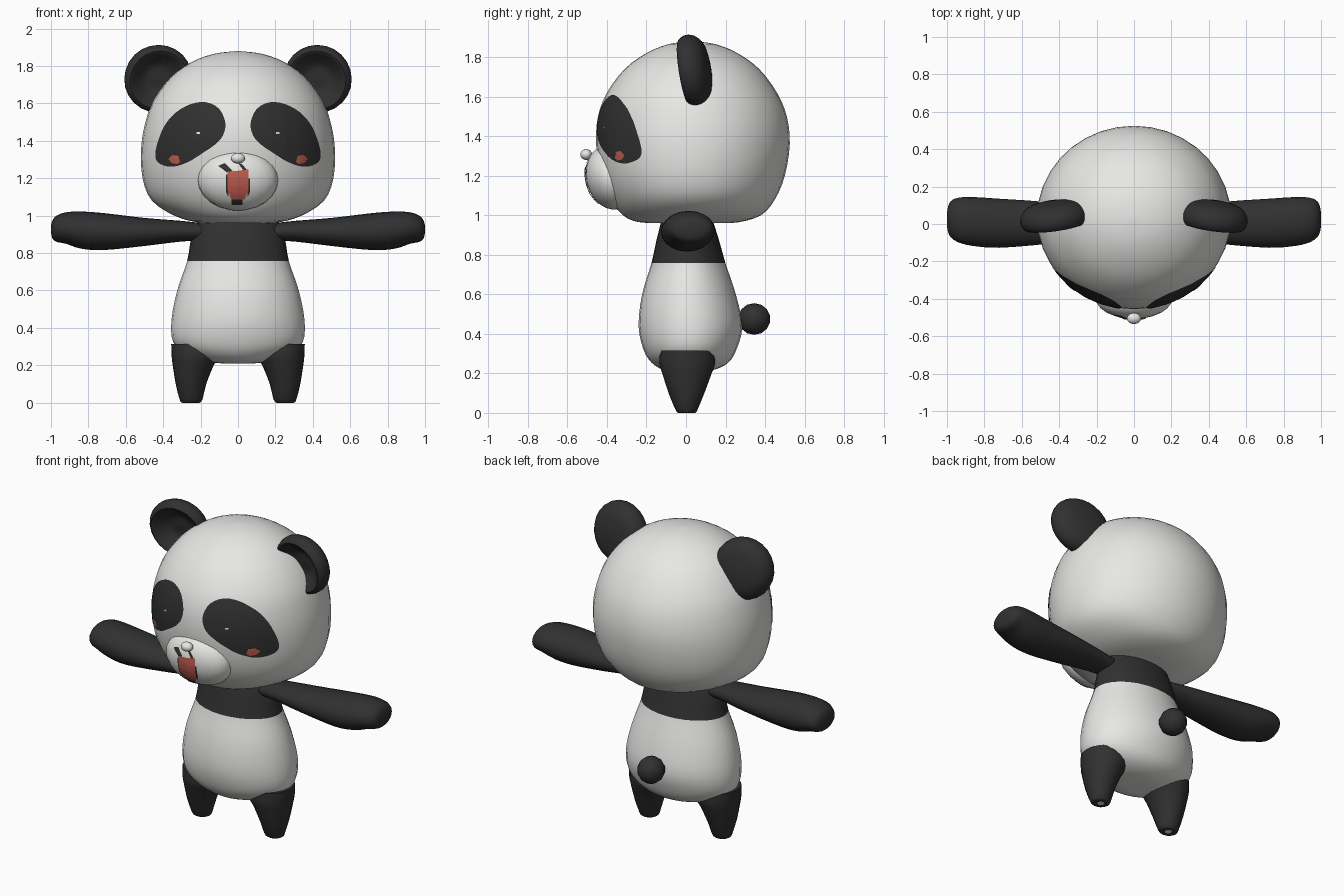
import bpy, bmesh, math
from mathutils import Matrix, Vector
from mathutils.bvhtree import BVHTree

cube = bpy.data.objects.get("Cube")
if cube:
    bpy.data.objects.remove(cube, do_unlink=True)


def material(name, rgb):
    mat = bpy.data.materials.new(name)
    mat.use_nodes = True
    mat.diffuse_color = (*rgb, 1)
    bsdf = next(n for n in mat.node_tree.nodes if n.type == "BSDF_PRINCIPLED")
    bsdf.inputs["Base Color"].default_value = (*rgb, 1)
    bsdf.inputs["Roughness"].default_value = 0.8
    return mat


WHITE = material("soft white", (0.8, 0.8, 0.78))
BLACK = material("charcoal fur", (0.03, 0.03, 0.03))
RED = material("coral red", (0.55, 0.11, 0.08))


def finish(name, bm, mats, rule=None, fix_normals=True):
    """Turn a bmesh into a smooth object, colouring faces by a rule."""
    if fix_normals:
        bmesh.ops.recalc_face_normals(bm, faces=bm.faces)
    for face in bm.faces:
        face.material_index = rule(face.calc_center_median()) if rule else 0
    mesh = bpy.data.meshes.new(name)
    bm.to_mesh(mesh)
    bm.free()
    obj = bpy.data.objects.new(name, mesh)
    bpy.context.collection.objects.link(obj)
    for mat in mats:
        mesh.materials.append(mat)
    bpy.ops.object.select_all(action="DESELECT")
    obj.select_set(True)
    bpy.context.view_layer.objects.active = obj
    bpy.ops.object.shade_smooth_by_angle(angle=math.radians(50))
    return obj


def spline(points, steps, closed=False):
    """Catmull-Rom curve through points of any dimension."""
    pts = [Vector(p) for p in points]
    n = len(pts)
    at = lambda i: pts[i % n] if closed else pts[max(0, min(n - 1, i))]
    out = []
    for i in range(n if closed else n - 1):
        a, b, c, d = (at(i + k) for k in (-1, 0, 1, 2))
        for s in range(steps):
            t = s / steps
            out.append(b + (c - a) * (t / 2) + (a * 2 - b * 5 + c * 4 - d) * (t * t / 2)
                       + (b * 3 - a - c * 3 + d) * (t ** 3 / 2))
    return out if closed else out + [pts[-1]]


def loft(sections, axis="z", sides=28, steps=3):
    """Skin ellipses given as (position, low u, high u, low v, high v)."""
    bm = bmesh.new()
    rings = []
    for p, u0, u1, v0, v1 in spline(sections, steps):
        ring = []
        for k in range(sides):
            a = math.tau * k / sides
            u = (u0 + u1) / 2 + (u1 - u0) / 2 * math.cos(a)
            v = (v0 + v1) / 2 + (v1 - v0) / 2 * math.sin(a)
            co = {"x": (p, u, v), "y": (u, p, v), "z": (u, v, p)}[axis]
            ring.append(bm.verts.new(co))
        rings.append(ring)
    for lower, upper in zip(rings, rings[1:]):
        for k in range(sides):
            j = (k + 1) % sides
            bm.faces.new((lower[k], lower[j], upper[j], upper[k]))
    bm.faces.new(rings[0])
    bm.faces.new(rings[-1])
    return bm


def ball(centre, radii, tilt=0, sides=24):
    bm = bmesh.new()
    bmesh.ops.create_uvsphere(bm, u_segments=sides, v_segments=sides // 2, radius=1)
    bm.transform(Matrix.Translation(centre) @ Matrix.Rotation(math.radians(tilt), 4, "X")
                 @ Matrix.Diagonal((*radii, 1)))
    return bm


def pair(name, make, mats, rule=None):
    """Build a part on the left and its mirror image on the right."""
    for side, sign in (("left", 1), ("right", -1)):
        bm = make()
        bm.transform(Matrix.Diagonal((sign, 1, 1, 1)))
        finish(f"{side}_{name}", bm, mats, rule)


def surface(obj):
    mesh = obj.data
    return BVHTree.FromPolygons([v.co.copy() for v in mesh.vertices],
                                [tuple(p.vertices) for p in mesh.polygons])


def plate(name, outline, tree, mat, lift=0.005, rounded=False, sign=1, rings=6):
    """Lay a flat (x, z) outline onto the front of a surface."""
    pts = [Vector((x * sign, z)) for x, z in outline]
    if rounded:
        loop = spline(pts, 3, True)
    else:
        loop = [a.lerp(b, t / 4) for a, b in zip(pts, pts[1:] + pts[:1]) for t in range(4)]
    mid = sum(pts, Vector((0, 0))) / len(pts)
    bm = bmesh.new()

    def drop(p):
        hit, normal, _, _ = tree.ray_cast(Vector((p.x, -2, p.y)), Vector((0, 1, 0)))
        if normal.y > 0:
            normal = -normal
        return bm.verts.new(hit + normal * lift)

    centre = drop(mid)
    grid = [[drop(mid.lerp(p, r / rings)) for p in loop] for r in range(1, rings + 1)]
    n = len(loop)
    for k in range(n):
        j = (k + 1) % n
        bm.faces.new((centre, grid[0][k], grid[0][j]))
        for a, b in zip(grid, grid[1:]):
            bm.faces.new((a[k], b[k], b[j], a[j]))
    bm.normal_update()
    if sum(f.normal.y for f in bm.faces) > 0:
        bmesh.ops.reverse_faces(bm, faces=bm.faces)
    return finish(name, bm, [mat], fix_normals=False)


# Head: rows are height, half width, front and back
head_rows = [(0.96, 0.1, -0.12, 0.18), (0.965, 0.22, -0.24, 0.27), (1.0, 0.34, -0.32, 0.38),
             (1.08, 0.46, -0.38, 0.45), (1.2, 0.51, -0.43, 0.5), (1.36, 0.518, -0.455, 0.525),
             (1.5, 0.495, -0.445, 0.51), (1.62, 0.45, -0.4, 0.46), (1.74, 0.36, -0.31, 0.37),
             (1.82, 0.25, -0.2, 0.26), (1.865, 0.13, -0.09, 0.15), (1.88, 0.01, 0.02, 0.04)]
head = finish("head", loft([(z, -w, w, f, b) for z, w, f, b in head_rows], sides=36), [WHITE])
head_skin = surface(head)

# Muzzle and nose
muzzle = finish("muzzle", ball((0, -0.38, 1.19), (0.215, 0.125, 0.165), 15), [WHITE])
muzzle_skin = surface(muzzle)
finish("nose", ball((0, -0.505, 1.307), (0.038, 0.03, 0.028), sides=16), [WHITE])

# Eye patches, cheek spots and eye glints
patch = [(0.068, 1.5), (0.1, 1.57), (0.17, 1.605), (0.25, 1.595), (0.33, 1.55), (0.39, 1.48),
         (0.43, 1.38), (0.438, 1.31), (0.41, 1.275), (0.35, 1.262), (0.27, 1.285),
         (0.18, 1.34), (0.11, 1.39), (0.075, 1.44)]
cheek = [(0.305, 1.29), (0.315, 1.32), (0.345, 1.325), (0.367, 1.305), (0.35, 1.282), (0.32, 1.277)]
glint = [(0.2, 1.437), (0.2, 1.446), (0.218, 1.446), (0.218, 1.437)]
for side, sign in (("left", 1), ("right", -1)):
    plate(f"{side}_eye_patch", patch, head_skin, BLACK, 0.004, True, sign)
    plate(f"{side}_cheek_spot", cheek, head_skin, RED, 0.008, sign=sign)
    plate(f"{side}_eye_glint", glint, head_skin, WHITE, 0.008, sign=sign, rings=1)

# Mouth with dark lip marks
plate("mouth", [(-0.055, 1.14), (-0.055, 1.235), (0.055, 1.245), (0.055, 1.14),
                (0.035, 1.09), (-0.035, 1.09)], muzzle_skin, RED, 0.006)
marks = {"upper_lip_right": [(-0.105, 1.265), (-0.07, 1.28), (-0.03, 1.24), (-0.05, 1.225)],
         "upper_lip_left": [(0.0, 1.28), (0.02, 1.275), (0.052, 1.24), (0.04, 1.225)],
         "lip_edge_right": [(-0.064, 1.13), (-0.064, 1.22), (-0.05, 1.22), (-0.05, 1.1)],
         "lip_edge_left": [(0.05, 1.1), (0.05, 1.2), (0.064, 1.2), (0.064, 1.13)],
         "lower_lip": [(-0.035, 1.06), (-0.035, 1.1), (0.025, 1.1), (0.025, 1.06)]}
for name, outline in marks.items():
    plate(name, outline, muzzle_skin, BLACK, 0.004)


# Ears: cupped discs turned and tilted into place
def ear():
    rim = [(0.03, 0.01), (0.03, 0.07), (-0.01, 0.125), (-0.035, 0.158), (0.0, 0.182),
           (0.05, 0.172), (0.09, 0.12), (0.105, 0.01)]
    bm = loft([(y, -r, r, -r, r) for y, r in rim], "y", 24)
    bm.transform(Matrix.Translation((0.425, 0.02, 1.73)) @ Matrix.Rotation(math.radians(-8), 4, "Z")
                 @ Matrix.Rotation(math.radians(9), 4, "X"))
    return bm


pair("ear", ear, [BLACK])

# Torso with a dark yoke above the chest line
CHEST = 0.757
torso_rows = [(0.21, 0.08, -0.06, 0.09), (0.22, 0.17, -0.12, 0.15), (0.255, 0.27, -0.175, 0.215),
              (0.32, 0.345, -0.215, 0.255), (0.44, 0.356, -0.24, 0.285), (0.6, 0.325, -0.222, 0.252),
              (CHEST, 0.272, -0.175, 0.2), (0.88, 0.25, -0.148, 0.165), (0.99, 0.21, -0.12, 0.13)]
finish("torso", loft([(z, -w, w, f, b) for z, w, f, b in torso_rows]), [WHITE, BLACK],
       lambda c: int(c.z > CHEST))

# Legs with a small pale pad under each foot
leg_rows = [(0.0, 0.23, 0.27, -0.015, 0.025), (0.0, 0.205, 0.3, -0.04, 0.048),
            (0.02, 0.189, 0.313, -0.055, 0.06), (0.1, 0.17, 0.333, -0.088, 0.093),
            (0.2, 0.13, 0.349, -0.12, 0.13), (0.25, 0.1, 0.355, -0.135, 0.148),
            (0.315, 0.1, 0.357, -0.13, 0.145)]
pair("leg", lambda: loft(leg_rows, sides=20, steps=2), [BLACK, WHITE],
     lambda c: int(c.z < 0.001 and abs(abs(c.x) - 0.25) < 0.005 and abs(c.y) < 0.01))

# Arms held straight out, ending in rounded paws
arm_rows = [(0.15, -0.07, 0.07, 0.87, 0.955), (0.3, -0.085, 0.09, 0.862, 0.972),
            (0.5, -0.11, 0.12, 0.838, 0.988), (0.72, -0.127, 0.135, 0.816, 1.014),
            (0.84, -0.12, 0.143, 0.824, 1.022), (0.92, -0.105, 0.143, 0.85, 1.018),
            (0.97, -0.08, 0.13, 0.86, 1.0), (0.992, -0.05, 0.1, 0.878, 0.975),
            (1.0, -0.01, 0.06, 0.91, 0.945)]
pair("arm", lambda: loft(arm_rows, "x", 20), [BLACK])

# Tail
finish("tail", ball((0, 0.345, 0.475), (0.08, 0.082, 0.08), sides=14), [BLACK])
